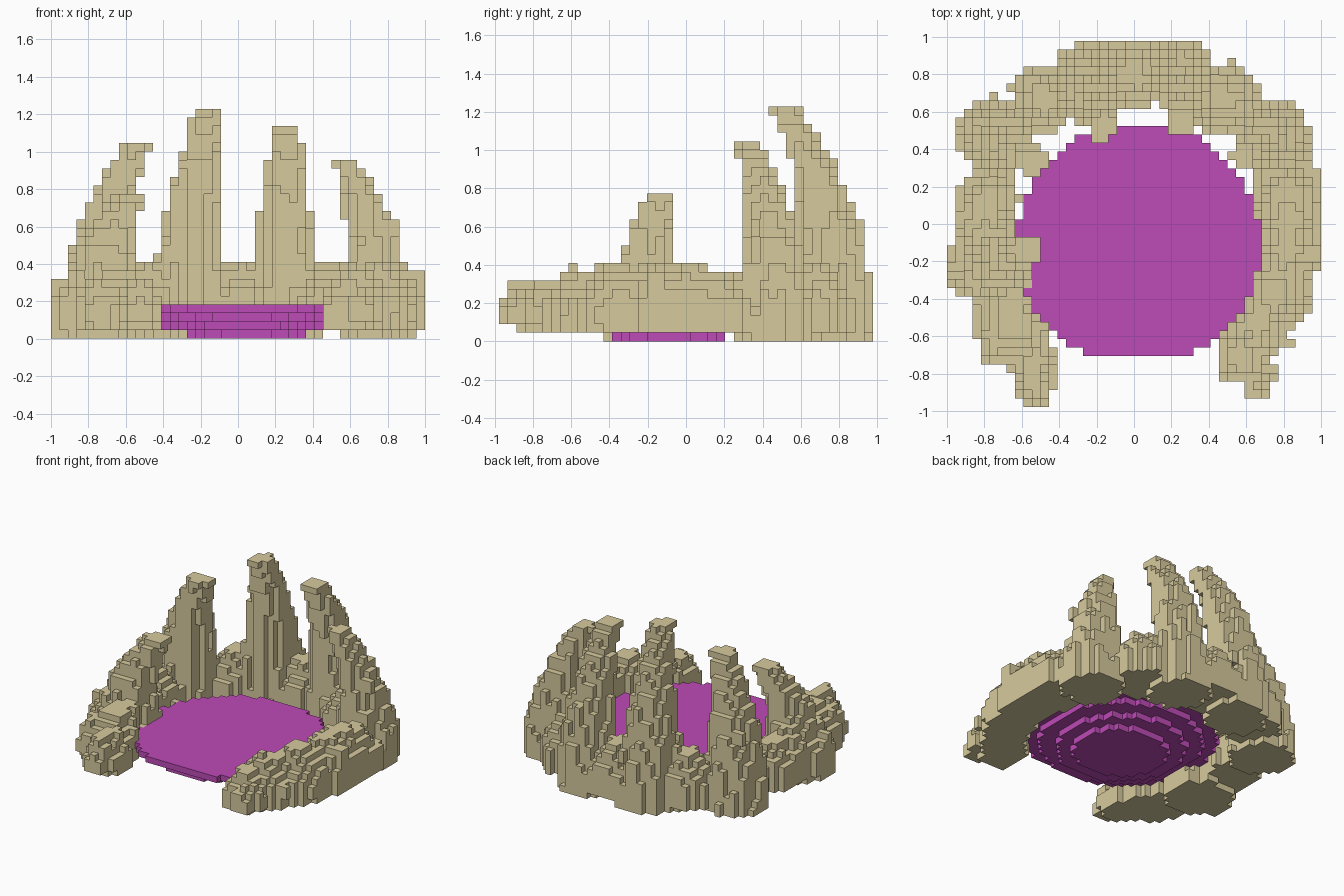
import bpy
import bmesh
import random
from math import hypot
from mathutils import Vector

random.seed(4)
V = 2 / 44  # edge of one cube

cube = bpy.data.objects.get("Cube")
if cube:
    bpy.data.objects.remove(cube, do_unlink=True)


def material(name, color):
    mat = bpy.data.materials.new(name)
    mat.use_nodes = True
    mat.diffuse_color = color
    mat.node_tree.nodes["Principled BSDF"].inputs["Base Color"].default_value = color
    return mat


stone = material("sandy stone", (0.68, 0.59, 0.34, 1))
purple = material("purple pool", (0.51, 0.07, 0.47, 1))


def centre(i, j, k):
    return (i + 0.5) * V, j * V, (k + 0.5) * V


COLUMNS = [(i, j) for i in range(-22, 22) for j in range(-21, 22)]
# Each column is a little rougher or smoother, which gives upright ridges
ROUGH = {c: random.choice((-0.02, -0.01, 0, 0.01, 0.015)) for c in COLUMNS}


def fill(cells, section, z0, z1):
    """Add every cube whose centre lies in the round section at its height."""
    for k in range(round(z0 / V), round(z1 / V)):
        cx, cy, r, rough = section((k + 0.5) * V)
        for i, j in COLUMNS:
            x, y, _ = centre(i, j, k)
            if hypot(x - cx, y - cy) < r + rough * ROUGH[i, j]:
                cells.add((i, j, k))


def spire(cells, bx, by, br, tx, ty, tr, h):
    """A tapering rock that curves inward towards its tip."""
    def section(z):
        t = z / h
        r = tr + (br - tr) * (1 - t ** 1.2)
        return bx + (tx - bx) * t ** 3, by + (ty - by) * t ** 3, r, 1 - t * t
    fill(cells, section, 0, h)


def mound(cells, x, y, r, h, z0=0.05):
    """A low rock with upright sides and a stepped top."""
    def section(z):
        t = max(0, z / h - 0.55) / 0.45
        return x, y, r * (1 - 0.65 * t), 0.6
    fill(cells, section, z0, h)


SIDES = [((-1, 0, 0), [(0, 0, 0), (0, 0, 1), (0, 1, 1), (0, 1, 0)]),
         ((1, 0, 0), [(1, 0, 0), (1, 1, 0), (1, 1, 1), (1, 0, 1)]),
         ((0, -1, 0), [(0, 0, 0), (1, 0, 0), (1, 0, 1), (0, 0, 1)]),
         ((0, 1, 0), [(0, 1, 0), (0, 1, 1), (1, 1, 1), (1, 1, 0)]),
         ((0, 0, -1), [(0, 0, 0), (0, 1, 0), (1, 1, 0), (1, 0, 0)]),
         ((0, 0, 1), [(0, 0, 1), (1, 0, 1), (1, 1, 1), (0, 1, 1)])]


def build(name, cells, mat):
    """Skin the exposed sides of a set of cubes."""
    bm = bmesh.new()
    verts = {}

    def vert(p):
        if p not in verts:
            verts[p] = bm.verts.new(Vector((p[0], p[1] - 0.5, p[2])) * V)
        return verts[p]

    for c in sorted(cells):
        for d, corners in SIDES:
            if tuple(a + b for a, b in zip(c, d)) not in cells:
                bm.faces.new([vert(tuple(a + b for a, b in zip(c, q))) for q in corners])
    mesh = bpy.data.meshes.new(name)
    bm.to_mesh(mesh)
    bm.free()
    mesh.materials.append(mat)
    bpy.context.collection.objects.link(bpy.data.objects.new(name, mesh))


# Five tall spires
spires = set()
spire(spires, -0.74, 0.46, 0.215, -0.53, 0.32, 0.072, 1.05)
spire(spires, -0.25, 0.77, 0.22, -0.16, 0.50, 0.072, 1.23)
spire(spires, 0.26, 0.78, 0.205, 0.25, 0.54, 0.072, 1.14)
spire(spires, 0.75, 0.46, 0.21, 0.56, 0.35, 0.06, 0.96)
spire(spires, -0.76, -0.22, 0.23, -0.57, -0.13, 0.075, 0.77)

# Low wall across the back
wall = set()
mound(wall, 0, 0.80, 0.19, 0.41)
for s in (-1, 1):
    mound(wall, s * 0.48, 0.67, 0.19, 0.41)

# Wall along the right arm, then the left arm
for x, y, r, h in [(-0.79, 0.13, 0.17, 0.36), (-0.80, -0.05, 0.17, 0.41),
                   (-0.77, -0.22, 0.23, 0.41), (-0.65, -0.42, 0.19, 0.36),
                   (-0.65, -0.53, 0.23, 0.36), (-0.53, -0.74, 0.13, 0.32)]:
    mound(wall, x, y, r, h)
for x, y, r, h in [(0.82, 0.17, 0.19, 0.36), (0.82, 0.02, 0.19, 0.41),
                   (0.82, -0.14, 0.19, 0.41), (0.75, -0.36, 0.21, 0.41),
                   (0.63, -0.55, 0.20, 0.36), (0.58, -0.72, 0.14, 0.32)]:
    mound(wall, x, y, r, h)

# Loose blocks at the arm tips
for x, y, r, h in [(-0.52, -0.88, 0.09, 0.30), (-0.58, -0.84, 0.06, 0.32),
                   (-0.75, -0.66, 0.09, 0.32), (0.66, -0.86, 0.08, 0.28),
                   (0.72, -0.80, 0.05, 0.28), (0.89, -0.45, 0.06, 0.28),
                   (0.64, -0.60, 0.07, 0.41), (-0.53, -0.95, 0.04, 0.23)]:
    mound(wall, x, y, r, h, 0.1)

# Keep the low wall out of the pool and the front opening
opening = {(i, j) for i, j in COLUMNS
           if -9 <= i < 10 and j < -9 or hypot(i, j + 2.4) < 14.3}
rock = spires | {c for c in wall if c[:2] not in opening}

# Rubble steps scattered on the outward faces
for i, j, k in sorted(rock):
    x, y, _ = centre(i, j, k)
    step = (1 if x > 0 else -1, 0) if abs(x) > abs(y) else (0, 1 if y > 0 else -1)
    oi, oj = i + step[0], j + step[1]
    if (3 < k < 16 and random.random() < 0.03 and (oi, oj) in ROUGH
            and oj > -20 and hypot(x, y) > 0.7):
        rock |= {(oi, oj, k), (oi, oj, k - 1)}

# Stepped pool that widens upward, with its front and back rims cut flat
pool = set()
for k, r in enumerate((6.9, 9.5, 12, 14.3)):
    cx, cy = (1, -2) if k == 0 else (0.5, -2.4)
    fill(pool, lambda z: (cx * V, cy * V, r * V, 0), k * V, (k + 1) * V)
pool = {c for c in pool if -15 <= c[1] <= 11}

build("rock_ring", rock, stone)
build("pool", pool - rock, purple)
